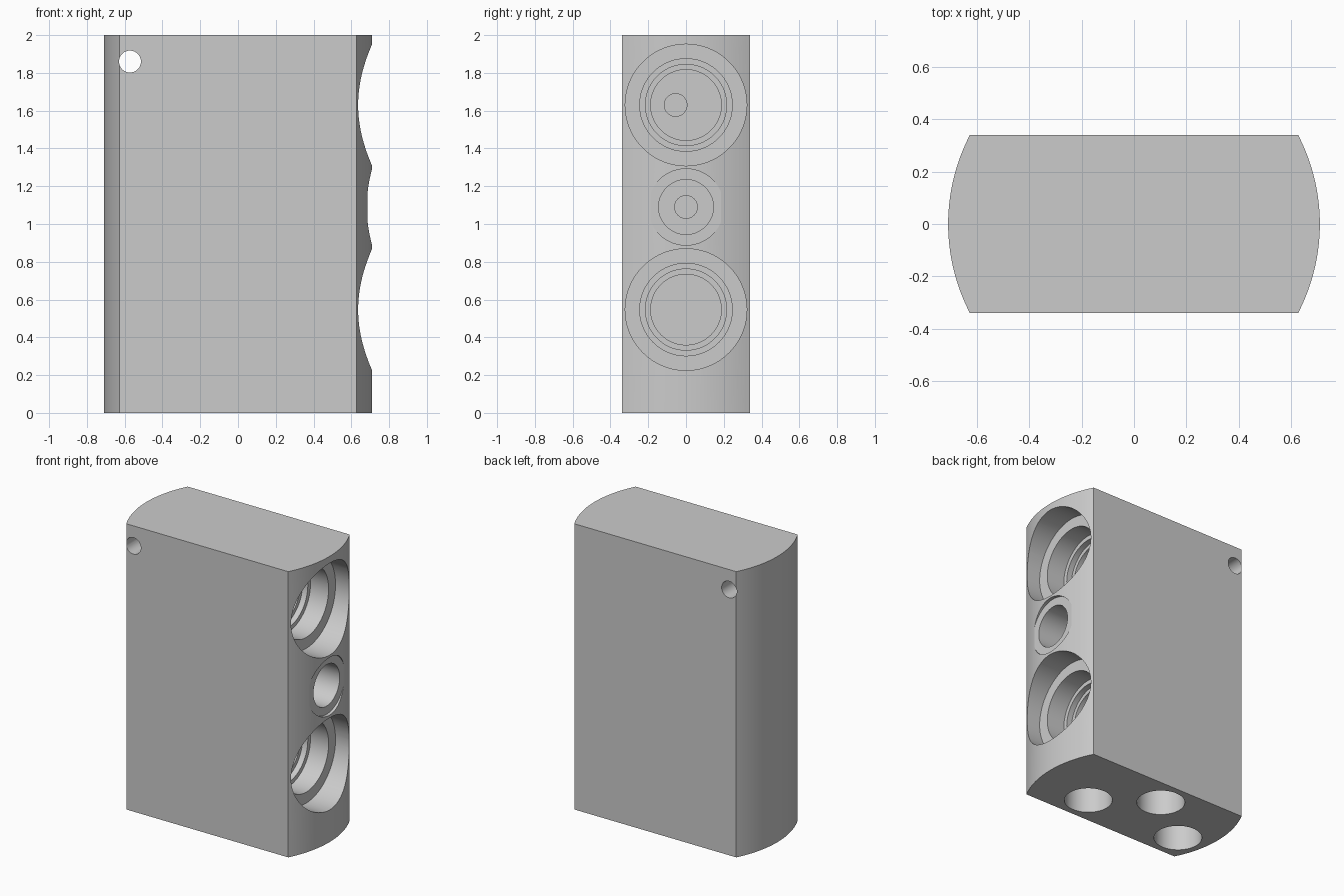
import bpy
import bmesh
import math
from mathutils import Matrix, Vector

cube = bpy.data.objects.get("Cube")
if cube:
    bpy.data.objects.remove(cube, do_unlink=True)

HALF_WIDTH, EDGE, HALF_DEPTH, HEIGHT = 0.71, 0.627, 0.34, 2.0

grey = bpy.data.materials.new("light grey")
grey.use_nodes = True
colour = (0.6, 0.6, 0.6, 1)
grey.diffuse_color = colour
grey.node_tree.nodes["Principled BSDF"].inputs["Base Color"].default_value = colour


def make_object(name, bm):
    bmesh.ops.recalc_face_normals(bm, faces=bm.faces)
    mesh = bpy.data.meshes.new(name)
    bm.to_mesh(mesh)
    bm.free()
    mesh.materials.append(grey)
    obj = bpy.data.objects.new(name, mesh)
    bpy.context.collection.objects.link(obj)
    return obj


def lathe(name, profile, origin, axis, segments=72):
    """Closed solid of (distance, radius) rings along an axis."""
    bm = bmesh.new()
    turn = Vector((0, 0, 1)).rotation_difference(Vector(axis)).to_matrix().to_4x4()
    place = Matrix.Translation(origin) @ turn
    rings = []
    for dist, rad in profile:
        angles = [2 * math.pi * i / segments for i in range(segments)]
        rings.append([bm.verts.new(place @ Vector((rad * math.cos(a), rad * math.sin(a), dist)))
                      for a in angles])
    for low, high in zip(rings, rings[1:]):
        for i in range(segments):
            j = (i + 1) % segments
            bm.faces.new((low[i], low[j], high[j], high[i]))
    bm.faces.new(rings[0])
    bm.faces.new(rings[-1])
    return make_object(name, bm)


# Cabinet: rectangle in plan with bowed ends
bulge = HALF_WIDTH - EDGE
radius = (HALF_DEPTH ** 2 + bulge ** 2) / (2 * bulge)
sweep = math.asin(HALF_DEPTH / radius)
steps = 32
outline = []
for side in (1, -1):
    for i in range(steps + 1):
        a = -sweep + 2 * sweep * i / steps
        outline.append((side * (HALF_WIDTH - radius + radius * math.cos(a)),
                        side * radius * math.sin(a), 0))
bm = bmesh.new()
base = bm.faces.new([bm.verts.new(p) for p in outline])
top = bmesh.ops.extrude_face_region(bm, geom=[base])
bmesh.ops.translate(bm, vec=(0, 0, HEIGHT),
                    verts=[v for v in top["geom"] if isinstance(v, bmesh.types.BMVert)])
cabinet = make_object("speaker_cabinet", bm)

cutters = []

# Stepped woofer recesses
woofer = [(0.15, 0.187), (0.35, 0.187), (0.35, 0.215), (0.39, 0.215),
          (0.39, 0.245), (0.53, 0.245), (0.53, 0.322), (0.9, 0.322)]
for label, z in (("upper", 1.63), ("lower", 0.547)):
    cutters.append(lathe(label + "_woofer_cutter", woofer, (0, 0, z), (1, 0, 0)))

# Tweeter recess with its narrow cable bore
tweeter = [(0.1, 0.06), (0.4, 0.06), (0.4, 0.145), (0.686, 0.145), (0.686, 0.202), (0.9, 0.202)]
cutters.append(lathe("tweeter_cutter", tweeter, (0, 0, 1.09), (1, 0, 0)))

# Cable bore behind the upper woofer
cutters.append(lathe("cable_bore_cutter", [(-0.1, 0.06), (0.25, 0.06)],
                     (0, -0.055, 1.63), (1, 0, 0), 40))

# Cross hole through the rear upper corner
cutters.append(lathe("cross_hole_cutter", [(-0.5, 0.058), (0.5, 0.058)],
                     (-0.572, 0, 1.86), (0, 1, 0), 40))

# Staggered wells in the underside
for n, (x, y) in enumerate(((0.27, -0.14), (-0.11, 0.14), (-0.49, -0.14))):
    cutters.append(lathe("base_well_cutter_%d" % n, [(-0.1, 0.156), (0.26, 0.156)],
                         (x, y, 0), (0, 0, 1)))

bpy.context.view_layer.objects.active = cabinet
for cutter in cutters:
    cutter.hide_render = True
    mod = cabinet.modifiers.new(cutter.name, "BOOLEAN")
    mod.operation = "DIFFERENCE"
    mod.solver = "EXACT"
    mod.object = cutter
    bpy.ops.object.modifier_apply(modifier=mod.name)
for cutter in cutters:
    bpy.data.objects.remove(cutter, do_unlink=True)

bpy.ops.object.select_all(action="DESELECT")
cabinet.select_set(True)
bpy.ops.object.shade_smooth_by_angle(angle=math.radians(12))
